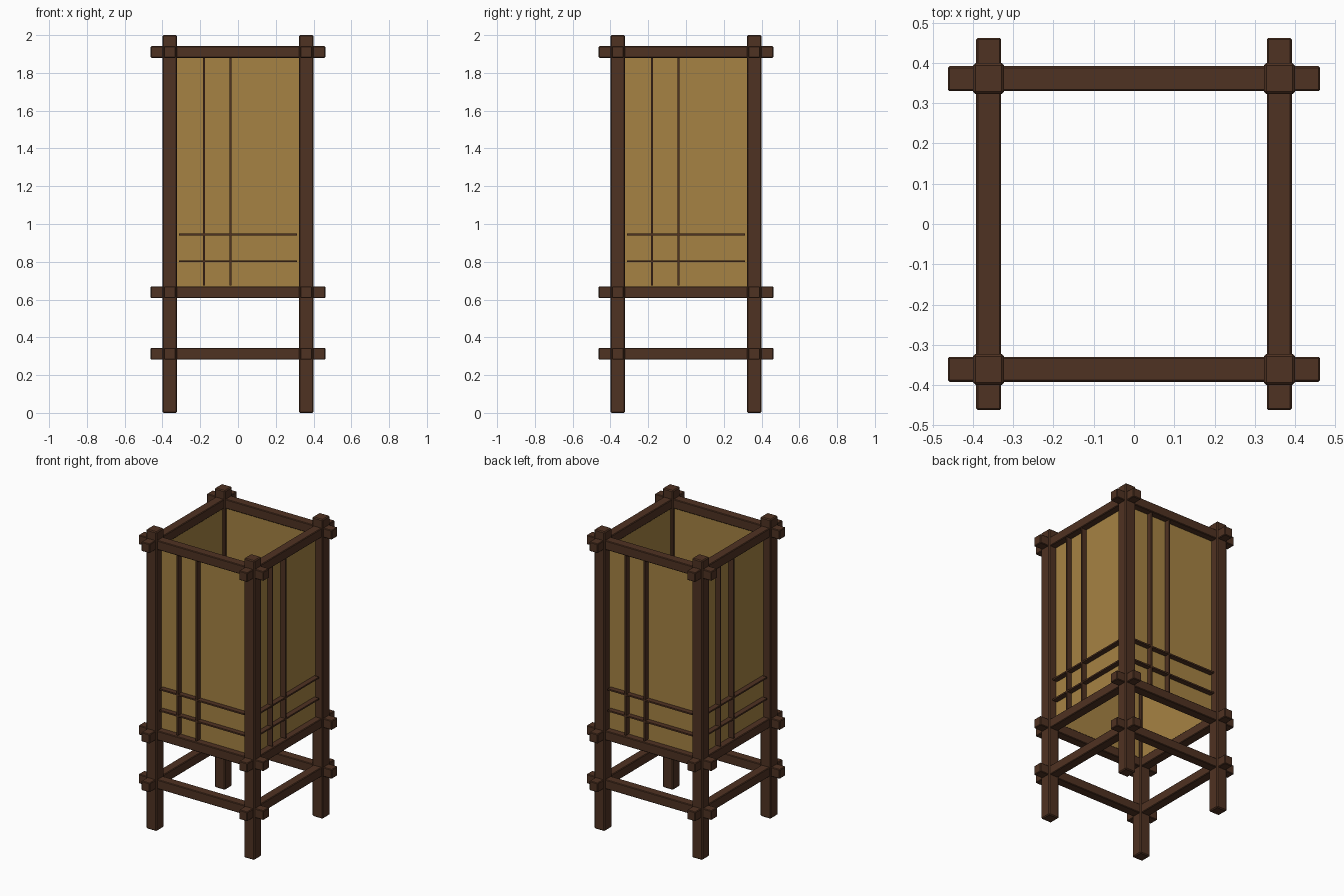
import bpy, bmesh, math
from mathutils import Matrix

if "Cube" in bpy.data.objects:
    bpy.data.objects.remove(bpy.data.objects["Cube"])


def material(name, rgb):
    m = bpy.data.materials.new(name)
    m.diffuse_color = (*rgb, 1.0)
    m.use_nodes = True
    m.node_tree.nodes["Principled BSDF"].inputs["Base Color"].default_value = m.diffuse_color
    return m


WOOD = material("dark_wood", (0.078, 0.032, 0.016))
PAPER = material("tan_paper", (0.38, 0.225, 0.057))


def box(name, lo, hi, mat, bevel=0.0, turn=0):
    """Box between two corners, turned about z in quarter turns."""
    bm = bmesh.new()
    bmesh.ops.create_cube(bm, size=1.0)
    for v in bm.verts:
        v.co = [l + (c + 0.5) * (h - l) for l, h, c in zip(lo, hi, v.co)]
    if bevel:
        bmesh.ops.bevel(bm, geom=bm.edges[:], offset=bevel, segments=1,
                        affect='EDGES', profile=0.5)
    bm.transform(Matrix.Rotation(turn * math.pi / 2, 4, 'Z'))
    me = bpy.data.meshes.new(name)
    bm.to_mesh(me)
    bm.free()
    me.materials.append(mat)
    ob = bpy.data.objects.new(name, me)
    bpy.context.collection.objects.link(ob)
    return ob


C = 0.361        # centre line of posts and rails
P = 0.0385       # half width of a post
R = 0.031        # half width of a rail
PANEL = 0.347    # outer face of a paper panel

for i, side in enumerate(("front", "right", "back", "left")):
    # corner post
    box(side + "_post", (-C - P, -C - P, 0), (-C + P, -C + P, 2.0), WOOD, 0.006, i)

    # rails crossing past the posts
    for label, z in (("lower", 0.313), ("middle", 0.639), ("top", 1.911)):
        box(f"{side}_{label}_rail", (-0.462, -C - R, z - 0.031),
            (0.462, -C + R, z + 0.031), WOOD, 0.004, i)

    # paper panel
    box(side + "_panel", (-0.33, -PANEL, 0.66), (0.33, -PANEL + 0.008, 1.89), PAPER, 0, i)

    # thin lattice strips standing out from the panel
    for n, x in enumerate((-0.18, -0.04)):
        box(f"{side}_upright_strip_{n + 1}", (x - 0.005, -PANEL - 0.036, 0.675),
            (x + 0.005, -PANEL + 0.002, 1.882), WOOD, 0, i)
    for n, z in enumerate((0.803, 0.945)):
        box(f"{side}_cross_strip_{n + 1}", (-0.312, -PANEL - 0.034, z - 0.005),
            (0.312, -PANEL + 0.002, z + 0.005), WOOD, 0, i)
